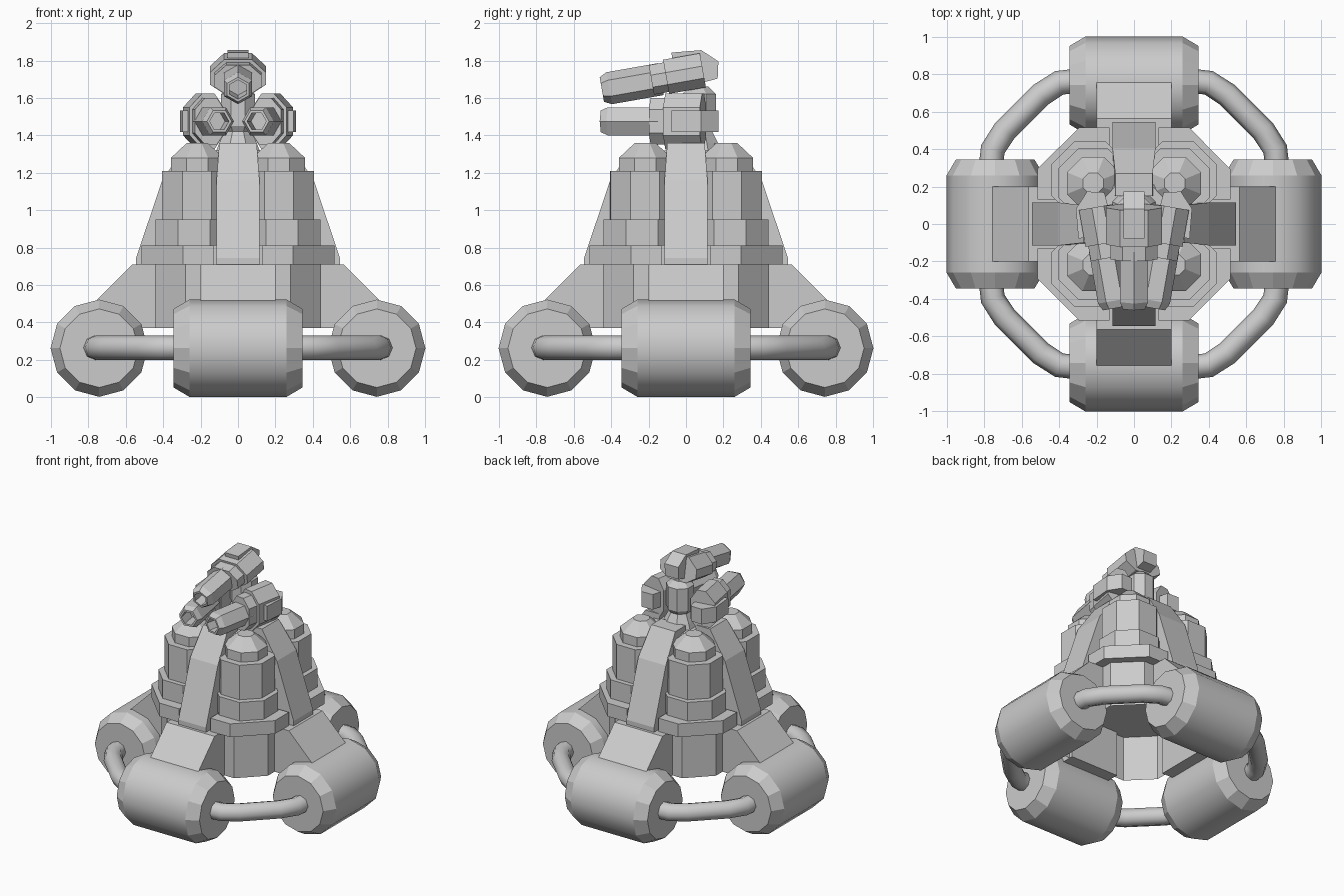
import bpy, bmesh
from math import pi, cos, sin, radians
from mathutils import Matrix, Vector

if "Cube" in bpy.data.objects:
    bpy.data.objects.remove(bpy.data.objects["Cube"])

QUARTERS = [Matrix.Rotation(k * pi / 2, 4, 'Z') for k in range(4)]


def loft(name, rings, mat=Matrix(), cap=(True, True), smooth=()):
    """Skin equal-length point rings; 'smooth' lists bands shaded smooth."""
    bm = bmesh.new()
    vs = [[bm.verts.new(mat @ Vector(p)) for p in r] for r in rings]
    n = len(rings[0])
    flags = []
    for b in range(len(vs) - 1):
        for i in range(n):
            j = (i + 1) % n
            f = bm.faces.new((vs[b][i], vs[b][j], vs[b + 1][j], vs[b + 1][i]))
            f.smooth = b in smooth
    if cap[0]:
        bm.faces.new(vs[0][::-1])
    if cap[1]:
        bm.faces.new(vs[-1])
    bmesh.ops.recalc_face_normals(bm, faces=bm.faces)
    me = bpy.data.meshes.new(name)
    bm.to_mesh(me)
    bm.free()
    ob = bpy.data.objects.new(name, me)
    bpy.context.collection.objects.link(ob)
    return ob


def lathe(name, prof, n, mat=Matrix(), flat=True, **kw):
    """Revolve (radius, z) steps; flat=True means radius is the apothem."""
    off, k = (pi / n, 1 / cos(pi / n)) if flat else (0, 1)
    rings = [[(r * k * cos(off + 2 * pi * i / n), r * k * sin(off + 2 * pi * i / n), z)
              for i in range(n)] for r, z in prof]
    return loft(name, rings, mat, **kw)


def octagon(a, b, z):
    return [(a, -b, z), (a, b, z), (b, a, z), (-b, a, z),
            (-a, b, z), (-a, -b, z), (-b, -a, z), (b, -a, z)]


def slab(name, prof, mat=Matrix()):
    """Extrude (x, z, half width) outline across y."""
    return loft(name, [[(x, -w, z) for x, z, w in prof], [(x, w, z) for x, z, w in prof]], mat)


T = Matrix.Translation

# hollow octagonal base skirt, collar and inner core
loft("base_skirt", [octagon(.445, .28, z) for z in (.37, .71)], cap=(False, True))
loft("inner_core", [octagon(a, b, z) for a, b, z in
                    ((.34, .2, .71), (.34, .2, .95), (.28, .15, 1.21), (.2, .1, 1.32))])

for k, q in enumerate(QUARTERS):
    # floor drum
    lathe(f"drum_{k}", [(.21, -.345), (.26, -.26), (.26, .26), (.21, .345)], 12,
          q @ T((.742, 0, .262)) @ Matrix.Rotation(pi / 2, 4, 'X'), flat=False, smooth=(1,))
    # sloped leg from skirt to drum
    slab(f"leg_{k}", [(.42, .71, .2), (.565, .71, .2), (.77, .505, .2),
                      (.77, .37, .2), (.42, .37, .2)], q)
    # leaning buttress
    slab(f"buttress_{k}", [(.2, .71, .115), (.545, .71, .115), (.545, .745, .115),
                           (.405, 1.16, .115), (.27, 1.36, .1), (.15, 1.36, .1)], q)
    # corner tower: collar, middle, upper drum and chamfered cap
    c = .285
    loft(f"corner_collar_{k}", [[(x, y, z) for x, y in (
        (.515, .13), (.515, .295), (.295, .515), (.13, .515), (.13, .13))]
        for z in (.71, .81)], q)
    lathe(f"corner_middle_{k}", [(.205, .81), (.205, .95)], 8, q @ T((.235, .235, 0)))
    lathe(f"corner_upper_{k}", [(.187, .95), (.187, 1.21), (.14, 1.21), (.14, 1.28), (.055, 1.36)],
          8, q @ T((.218, .218, 0)))
    # pipe linking neighbouring drums
    cu = bpy.data.curves.new(f"link_pipe_{k}", 'CURVE')
    cu.dimensions = '3D'
    cu.bevel_depth = .066
    cu.bevel_resolution = 2
    cu.use_fill_caps = True
    sp = cu.splines.new('POLY')
    pts = [(.765, .3), (.755, .4), (.69, .5), (.5, .69), (.4, .755), (.3, .765)]
    sp.points.add(len(pts) - 1)
    for p, (x, y) in zip(sp.points, pts):
        p.co = (x, y, .265, 1)
    sp.use_smooth = True
    ob = bpy.data.objects.new(f"link_pipe_{k}", cu)
    ob.matrix_world = q
    bpy.context.collection.objects.link(ob)

# gun mount
lathe("gun_mount", [(.13, 1.28), (.1, 1.36), (.07, 1.42), (.09, 1.45), (.09, 1.62), (.05, 1.66)],
      8, T((0, .07, 0)))

# three guns converging at the muzzles, rolled so each rear block faces outward
BACK = Matrix.Rotation(-pi / 2, 4, 'X')      # local z runs to the rear
for name, x, z, roll in (("top", 0, 1.645, 0), ("right", .1, 1.475, pi / 2),
                         ("left", -.1, 1.475, -pi / 2)):
    m = T((x, -.45, z)) @ Matrix.Rotation(roll, 4, 'Y') @ Matrix.Rotation(radians(10), 4, 'X')
    # hexagonal barrel with recessed bore
    lathe(f"{name}_gun_barrel", [(.045, .12), (.045, 0), (.058, 0), (.075, .04), (.075, .32)], 6,
          m @ BACK)
    # wide receiver, stepped
    for part, s0, s1, w, h0, h1 in (("collar", .27, .37, .125, -.075, .085),
                                    ("receiver", .35, .55, .15, -.085, .1)):
        sec = [(-w * .5, h0), (w * .5, h0), (w, -.035), (w, .03), (w * .5, h1), (-w * .5, h1),
               (-w, .03), (-w, -.035)]
        loft(f"{name}_gun_{part}", [[(a, s, b) for a, b in sec] for s in (s0, s1)], m)
    # bent rear block
    prof = [(.40, .05), (.40, .13), (.56, .115), (.64, .04), (.62, -.05), (.5, -.06)]
    loft(f"{name}_gun_rear_block", [[(w, s, h) for s, h in prof] for w in (-.057, .057)], m)
